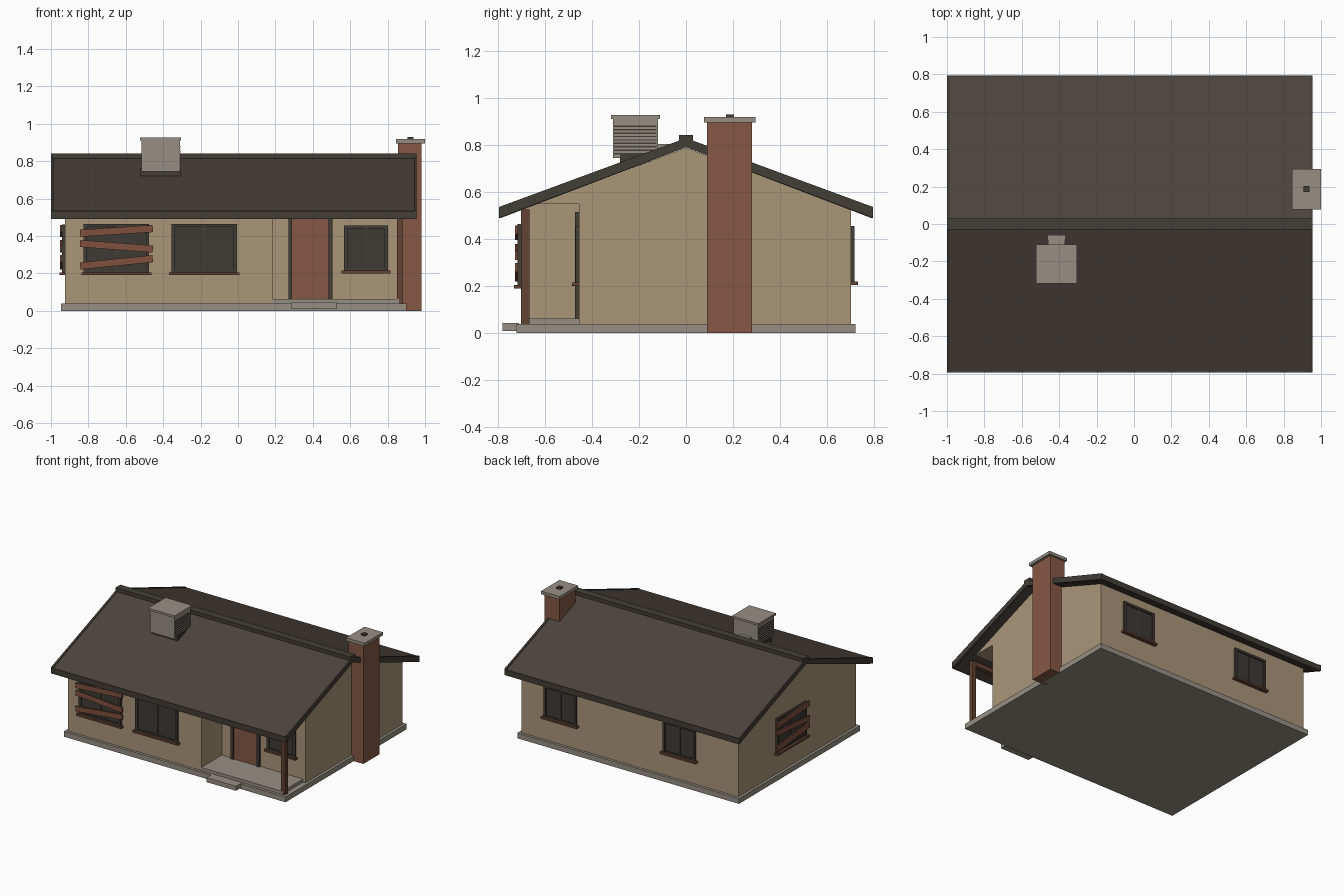
import bpy, bmesh, math
from mathutils import Matrix, Vector

cube = bpy.data.objects.get("Cube")
if cube:
    bpy.data.objects.remove(cube, do_unlink=True)


def material(name, rgb):
    lin = [((c / 255 + 0.055) / 1.055) ** 2.4 for c in rgb]
    m = bpy.data.materials.new(name)
    m.use_nodes = True
    m.diffuse_color = (*lin, 1)
    m.node_tree.nodes["Principled BSDF"].inputs["Base Color"].default_value = (*lin, 1)
    return m


WALL = material("tan stucco", (170, 150, 121))
CONCRETE = material("grey concrete", (150, 143, 132))
BRICK = material("red brick", (134, 88, 69))
ROOF = material("brown shingles", (76, 67, 60))
TRIM = material("dark trim", (66, 61, 54))
WOOD = material("dark wood", (99, 66, 51))
PLANK = material("red plank", (128, 80, 61))
GLASS = material("dark glass", (62, 59, 53))


def add_object(name, bm, mat, matrix=None):
    bmesh.ops.recalc_face_normals(bm, faces=bm.faces)
    mesh = bpy.data.meshes.new(name)
    bm.to_mesh(mesh)
    bm.free()
    mesh.materials.append(mat)
    ob = bpy.data.objects.new(name, mesh)
    bpy.context.collection.objects.link(ob)
    if matrix:
        ob.matrix_world = matrix
    return ob


def box(name, x, y, z, mat, matrix=None, tilt=0):
    """Box between the limits given for each axis, tilted about its own y axis."""
    lo, hi = Vector((x[0], y[0], z[0])), Vector((x[1], y[1], z[1]))
    bm = bmesh.new()
    bmesh.ops.create_cube(bm, size=1)
    bmesh.ops.scale(bm, vec=hi - lo, verts=bm.verts)
    bmesh.ops.rotate(bm, matrix=Matrix.Rotation(-tilt, 3, 'Y'), verts=bm.verts)
    bmesh.ops.translate(bm, vec=(lo + hi) / 2, verts=bm.verts)
    return add_object(name, bm, mat, matrix)


def extrude_x(name, profile, x0, x1, mat):
    """Prism along x from a (y, z) outline."""
    bm = bmesh.new()
    face = bm.faces.new([bm.verts.new((x0, y, z)) for y, z in profile])
    out = bmesh.ops.extrude_face_region(bm, geom=[face])
    moved = [v for v in out["geom"] if isinstance(v, bmesh.types.BMVert)]
    bmesh.ops.translate(bm, vec=(x1 - x0, 0, 0), verts=moved)
    return add_object(name, bm, mat)


# Foundation, porch slab and step
box("foundation", (-.945, .9), (-.72, .72), (0, .04), CONCRETE)
box("porch_slab", (.185, .86), (-.7, -.455), (.04, .063), CONCRETE)
box("porch_step", (.285, .53), (-.78, -.71), (.01, .044), CONCRETE)

# House body, with a recessed porch at the left end
extrude_x("main_walls", [(-.7, .04), (.7, .04), (.7, .525), (0, .788), (-.7, .525)],
          -.925, .185, WALL)
extrude_x("porch_walls", [(-.455, .04), (.7, .04), (.7, .525), (0, .788),
                          (-.635, .55), (-.455, .55)], .185, .88, WALL)
box("porch_post", (.85, .88), (-.7, -.665), (.04, .525), WOOD)
box("porch_beam", (.185, .88), (-.7, -.665), (.49, .525), WOOD)

# Roof slab, barge boards, fascias and ridge


def roof_profile(y, lift):
    return [(-y, .49), (-y, .533 + lift), (0, .826 + lift), (y, .533 + lift),
            (y, .49), (0, .79)]


extrude_x("roof", roof_profile(.785, 0), -.985, .94, ROOF)
for side, x0, x1 in (("right", -1, -.985), ("left", .94, .955)):
    extrude_x(side + "_barge_board", roof_profile(.795, .003), x0, x1, TRIM)
for side, s in (("front", -1), ("back", 1)):
    box(side + "_fascia", (-.985, .94), sorted((s * .785, s * .795)), (.49, .533), TRIM)
box("ridge_cap", (-1, .955), (-.03, .03), (.805, .842), TRIM)

# Chimney
box("chimney", (.855, .98), (.09, .28), (0, .895), BRICK)
box("chimney_cap", (.845, 1), (.077, .295), (.895, .918), CONCRETE)
box("chimney_flue", (.905, .937), (.17, .203), (.918, .93), TRIM)

# Rooftop cooler with louvres and duct
box("cooler_curb", (-.52, -.305), (-.28, -.15), (.7, .76), TRIM)
box("cooler_body", (-.515, -.31), (-.31, -.12), (.745, .91), CONCRETE)
box("cooler_lid", (-.525, -.305), (-.318, -.11), (.91, .926), CONCRETE)
box("cooler_duct", (-.46, -.37), (-.12, -.06), (.77, .803), CONCRETE)
for i in range(9):
    z = .76 + i * .0145
    for side, x in (("right", -.515), ("left", -.31)):
        box(f"{side}_louvre_{i + 1}", (x - .002, x + .002), (-.305, -.125), (z, z + .006), TRIM)


def window(name, loc, turn, width, z0, z1, boarded=False):
    """Framed window with sill, facing -y before it is turned."""
    m = Matrix.Translation(loc) @ Matrix.Rotation(math.radians(turn), 4, 'Z')
    h, f = width / 2, .018
    box(name + "_glass", (-h + f, h - f), (-.005, .005), (z0, z1 - f), GLASS, m)
    for side, a in (("right", -h), ("left", h - f)):
        box(f"{name}_{side}_frame", (a, a + f), (-.015, .005), (z0, z1), TRIM, m)
    box(name + "_top_frame", (-h + f, h - f), (-.015, .005), (z1 - f, z1), TRIM, m)
    box(name + "_bottom_frame", (-h + f, h - f), (-.012, .005), (z0, z0 + .01), TRIM, m)
    box(name + "_mullion", (-.008, .008), (-.01, .005), (z0, z1 - f), TRIM, m)
    box(name + "_sill", (-h - .013, h + .013), (-.03, .005), (z0 - .015, z0), WOOD, m)
    if boarded:
        for i, (z, tilt) in enumerate(((.427, 3.7), (.345, -4.4), (.259, 5.8))):
            box(f"{name}_board_{i + 1}", (-.195, .195), (-.027, -.016), (z - .019, z + .019),
                PLANK, m, math.radians(tilt))


# Windows on the front, right side, porch and back
window("front_boarded_window", (-.65, -.7, 0), 0, .35, .205, .465, True)
window("front_window", (-.18, -.7, 0), 0, .35, .205, .465)
window("side_boarded_window", (-.925, .08, 0), -90, .35, .205, .46, True)
window("porch_window", (.685, -.455, 0), 0, .235, .215, .455)
window("back_left_window", (.55, .7, 0), 180, .27, .22, .455)
window("back_right_window", (-.44, .7, 0), 180, .27, .22, .455)

# Front door
box("door", (.29, .485), (-.462, -.45), (.063, .495), BRICK)
for side, x in (("right", .27), ("left", .485)):
    box(f"door_{side}_frame", (x, x + .02), (-.472, -.45), (.063, .515), TRIM)
box("door_top_frame", (.29, .485), (-.472, -.45), (.495, .515), TRIM)
